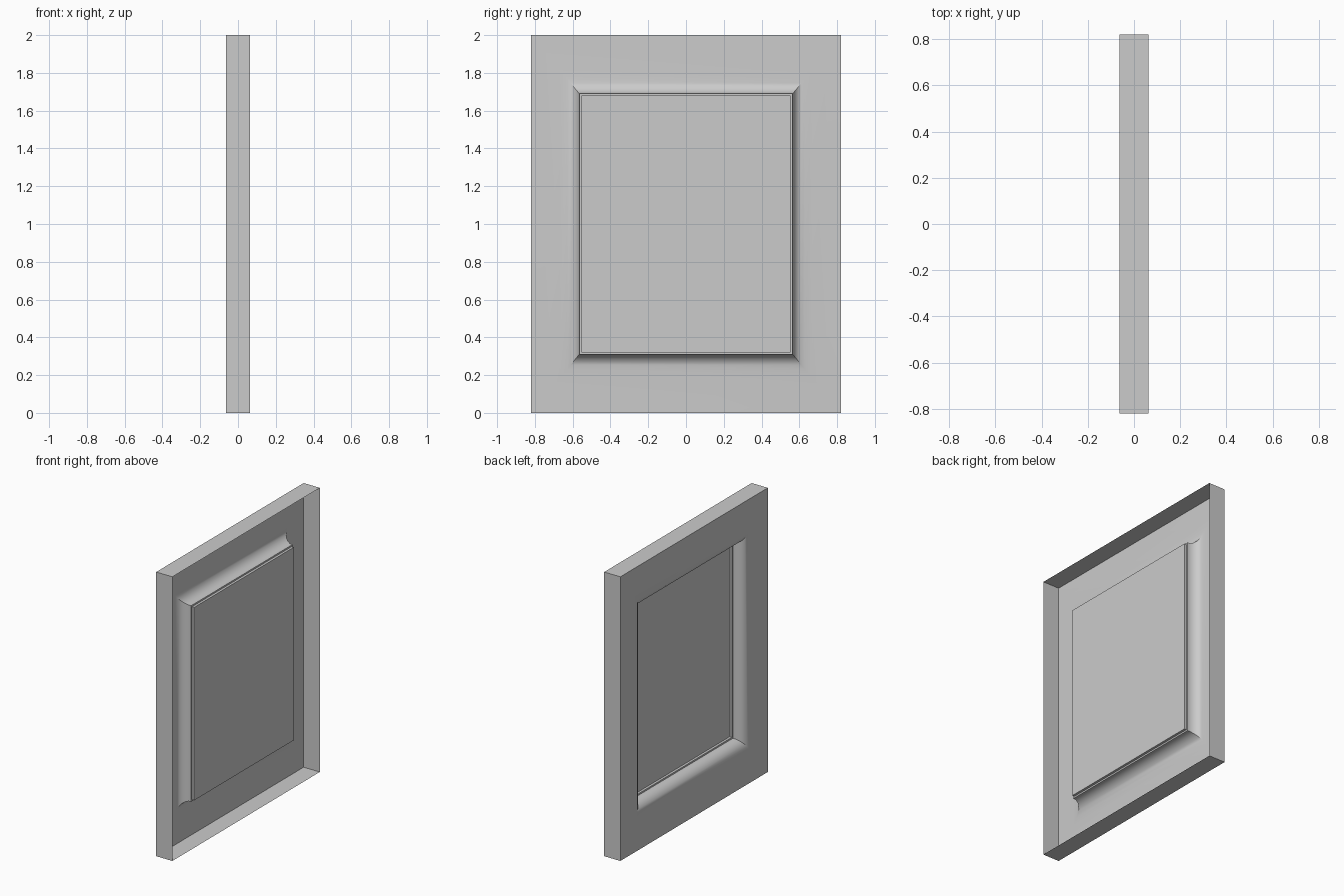
import bpy, bmesh

if "Cube" in bpy.data.objects:
    bpy.data.objects.remove(bpy.data.objects["Cube"])

HY, HZ = 0.82, 1.0      # outer half sizes
OY, OZ = 0.565, 0.69    # half sizes at the inner lip of the moulding


def finish(name, bm):
    mesh = bpy.data.meshes.new(name)
    bm.to_mesh(mesh)
    bm.free()
    obj = bpy.data.objects.new(name, mesh)
    bpy.context.collection.objects.link(obj)
    return obj


def ring(bm, x, hy, hz):
    # one rectangular loop of the mitred section
    return [bm.verts.new((x, a * hy, 1 + b * hz))
            for a, b in ((1, 1), (-1, 1), (-1, -1), (1, -1))]


# Moulding section: (fraction from inner lip to outer edge, depth x), open at the back
section = [(1, 0.063), (1, -0.063), (0.7, -0.061), (0.4, -0.058), (0.25, -0.054),
           (0.18, -0.050), (0.12, -0.042), (0.07, -0.030), (0.03, -0.013), (0, 0.01)]
loops = [(x, OY + s * (HY - OY), OZ + s * (HZ - OZ)) for s, x in section]
# stepped rebate holding the panel
loops += [(0.03, OY, OZ), (0.03, OY - 0.011, OZ - 0.011), (0.047, OY - 0.011, OZ - 0.011)]

# Frame: hollow mitred moulding
bm = bmesh.new()
rings = [ring(bm, *l) for l in loops]
for o, n in zip(rings, rings[1:]):
    for i in range(4):
        j = (i + 1) % 4
        bm.faces.new((o[j], o[i], n[i], n[j]))
frame = finish("frame", bm)

# Flat panel set at the back of the rebate
bm = bmesh.new()
bm.faces.new(reversed(ring(bm, *loops[-1])))
panel = finish("panel", bm)

# Smooth the cove, keep mitres and steps sharp
bpy.ops.object.select_all(action='DESELECT')
frame.select_set(True)
bpy.context.view_layer.objects.active = frame
bpy.ops.object.shade_smooth_by_angle(angle=0.52)
